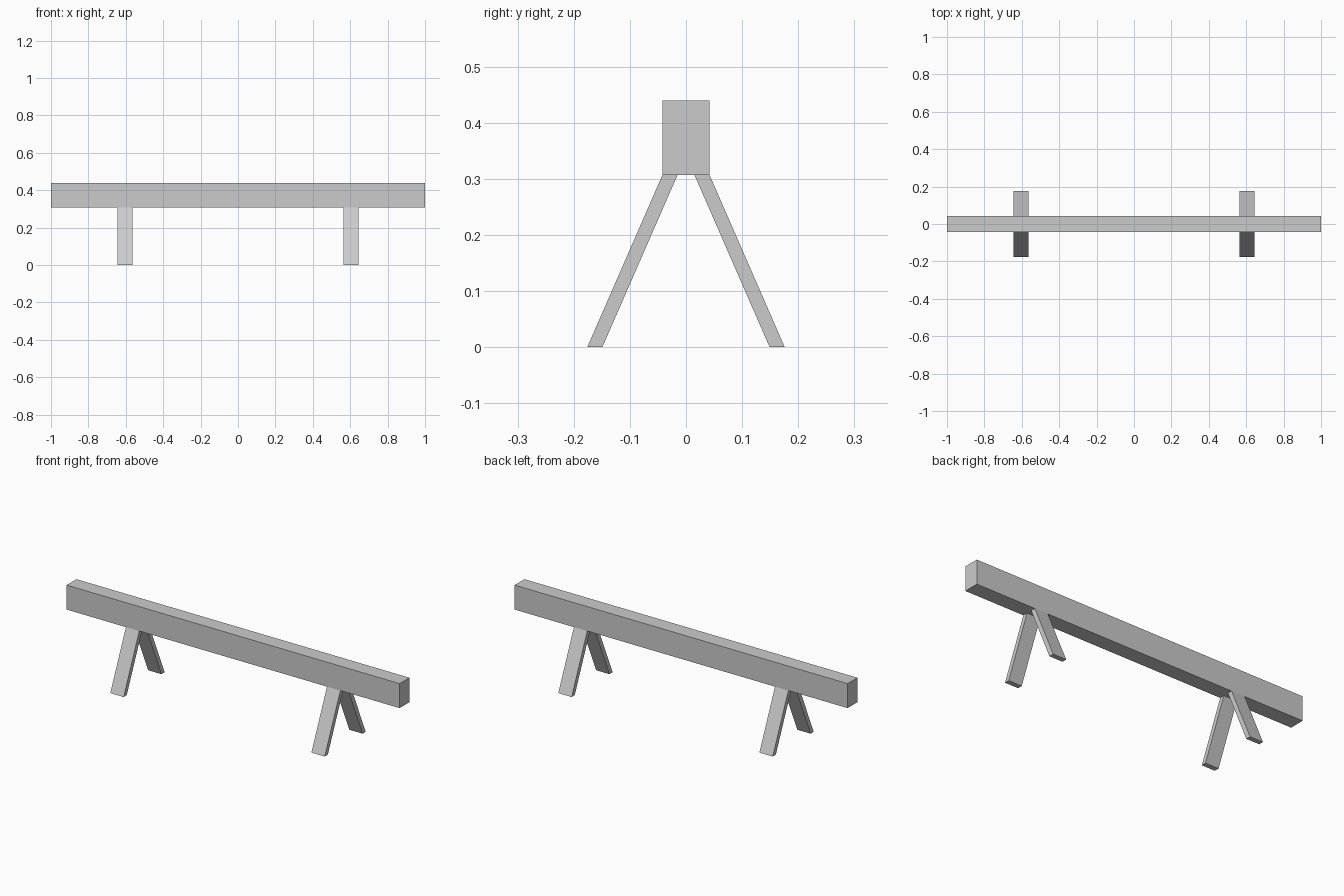
import bpy
import bmesh

if "Cube" in bpy.data.objects:
    bpy.data.objects.remove(bpy.data.objects["Cube"])

BEAM_HALF_Y, BEAM_BOTTOM, BEAM_TOP = 0.042, 0.307, 0.44
LEG_X, LEG_HALF_W, LEG_THICK, FOOT_Y = 0.604, 0.04, 0.027, 0.176


def prism(name, profile, x0, x1):
    """Extrude a (y, z) profile along x."""
    bm = bmesh.new()
    face = bm.faces.new([bm.verts.new((x0, y, z)) for y, z in profile])
    ext = bmesh.ops.extrude_face_region(bm, geom=[face])
    verts = [g for g in ext["geom"] if isinstance(g, bmesh.types.BMVert)]
    bmesh.ops.translate(bm, verts=verts, vec=(x1 - x0, 0, 0))
    bmesh.ops.recalc_face_normals(bm, faces=bm.faces)
    mesh = bpy.data.meshes.new(name)
    bm.to_mesh(mesh)
    bm.free()
    obj = bpy.data.objects.new(name, mesh)
    bpy.context.collection.objects.link(obj)
    return obj


# Long balance beam
h = BEAM_HALF_Y
prism("beam", [(-h, BEAM_BOTTOM), (h, BEAM_BOTTOM), (h, BEAM_TOP), (-h, BEAM_TOP)], -1, 1)

# Splayed plank legs, cut level at the floor and under the beam
for x_name, sx in (("left", -1), ("right", 1)):
    for y_name, sy in (("front", -1), ("back", 1)):
        profile = [(sy * FOOT_Y, 0), (sy * (FOOT_Y - LEG_THICK), 0),
                   (sy * (h - LEG_THICK), BEAM_BOTTOM), (sy * h, BEAM_BOTTOM)]
        prism(f"{y_name}_{x_name}_leg", profile,
              sx * LEG_X - LEG_HALF_W, sx * LEG_X + LEG_HALF_W)
